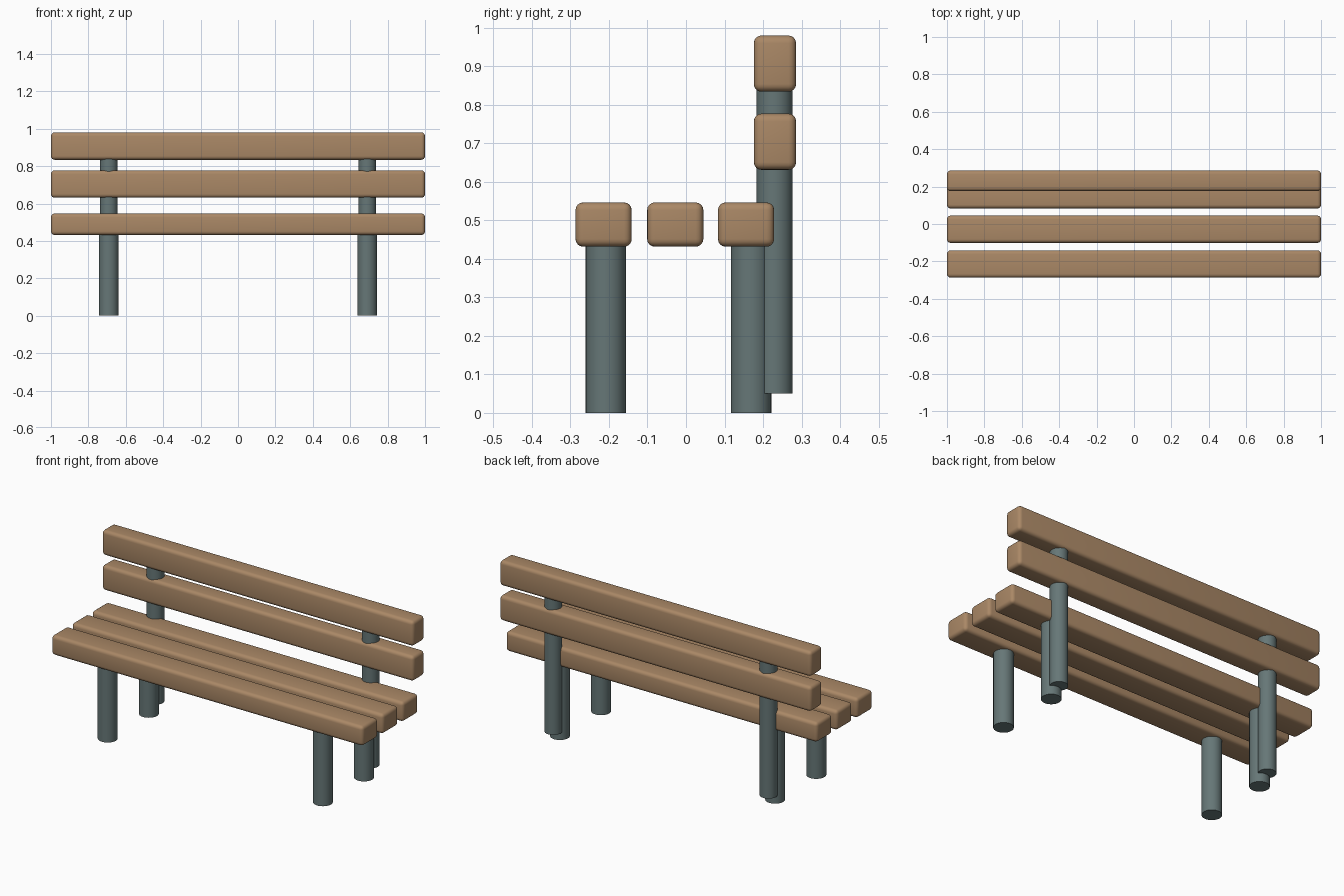
import bpy

if "Cube" in bpy.data.objects:
    bpy.data.objects.remove(bpy.data.objects["Cube"])


def make_material(name, rgb):
    mat = bpy.data.materials.new(name)
    mat.diffuse_color = (*rgb, 1.0)
    mat.use_nodes = True
    mat.node_tree.nodes["Principled BSDF"].inputs["Base Color"].default_value = mat.diffuse_color
    return mat


WOOD = make_material("warm wood", (0.402, 0.246, 0.133))
METAL = make_material("grey metal", (0.133, 0.184, 0.184))


def slat(name, y, z, depth, height):
    """Full-length plank with rounded edges."""
    bpy.ops.mesh.primitive_cube_add(size=1, location=(0, y, z))
    ob = bpy.context.object
    ob.name = name
    ob.scale = (2.0, depth, height)
    bpy.ops.object.transform_apply(location=False, rotation=False, scale=True)
    ob.data.materials.append(WOOD)
    bevel = ob.modifiers.new("rounded edges", 'BEVEL')
    bevel.width = 0.02
    bevel.segments = 4
    bpy.ops.object.modifier_apply(modifier=bevel.name)
    bpy.ops.object.shade_smooth_by_angle()


def post(name, x, y, radius, bottom, top):
    """Round upright between two heights."""
    bpy.ops.mesh.primitive_cylinder_add(
        vertices=32, radius=radius, depth=top - bottom,
        location=(x, y, (top + bottom) / 2))
    ob = bpy.context.object
    ob.name = name
    ob.data.materials.append(METAL)
    bpy.ops.object.shade_smooth_by_angle()


# Seat planks, front to rear
for label, y in (("front", -0.214), ("middle", -0.028), ("rear", 0.156)):
    slat(f"{label}_seat_slat", y, 0.489, 0.146, 0.115)

# Backrest planks
for label, z in (("lower", 0.704), ("upper", 0.907)):
    slat(f"{label}_back_slat", 0.231, z, 0.11, 0.146)

# Legs and backrest supports, both sides
for side, x in (("left", -0.691), ("right", 0.691)):
    post(f"{side}_front_leg", x, -0.208, 0.0525, 0.0, 0.46)
    post(f"{side}_rear_leg", x, 0.169, 0.0525, 0.0, 0.46)
    post(f"{side}_back_support", x, 0.230, 0.047, 0.05, 0.90)
